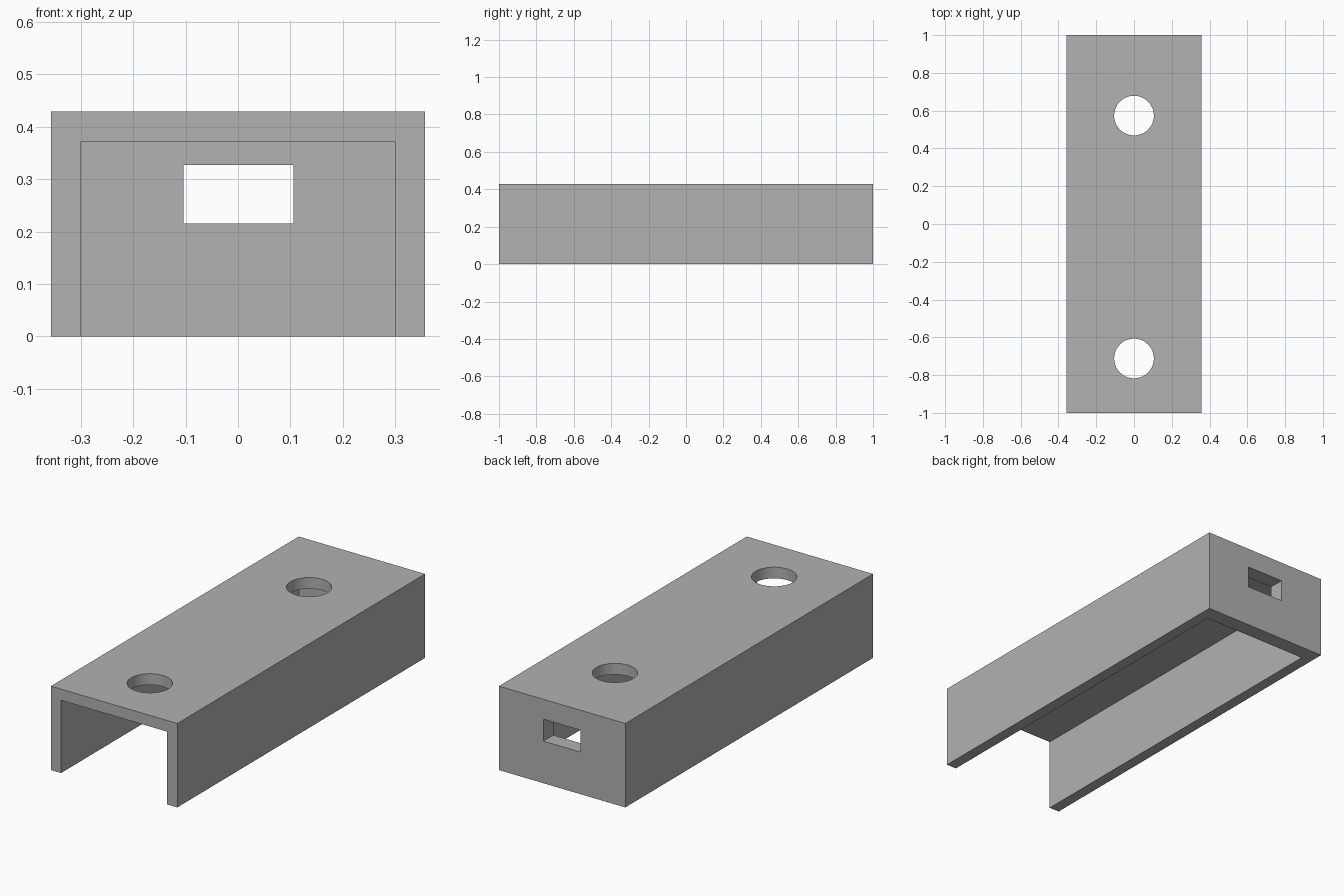
import bpy
import math

if "Cube" in bpy.data.objects:
    bpy.data.objects.remove(bpy.data.objects["Cube"], do_unlink=True)

WIDTH, LENGTH, HEIGHT = 0.714, 2.0, 0.429
WALL, BACK_WALL = 0.057, 0.08
HOLE_RADIUS = 0.105

grey = bpy.data.materials.new("mid grey")
grey.use_nodes = True
colour = (0.445, 0.445, 0.445, 1)
grey.diffuse_color = colour
grey.node_tree.nodes["Principled BSDF"].inputs["Base Color"].default_value = colour


def box(name, low, high):
    """Axis-aligned box between two corners."""
    bpy.ops.mesh.primitive_cube_add(
        size=1, location=[(a + b) / 2 for a, b in zip(low, high)])
    obj = bpy.context.object
    obj.name = name
    obj.scale = [b - a for a, b in zip(low, high)]
    bpy.ops.object.transform_apply(location=True, rotation=True, scale=True)
    obj.data.materials.append(grey)
    return obj


def cut(target, cutter):
    """Subtract the cutter from the target and discard it."""
    cutter.hide_render = True
    bpy.context.view_layer.objects.active = target
    mod = target.modifiers.new("cut", "BOOLEAN")
    mod.operation = "DIFFERENCE"
    mod.solver = "EXACT"
    mod.object = cutter
    bpy.ops.object.modifier_apply(modifier=mod.name)
    bpy.data.objects.remove(cutter, do_unlink=True)


# Outer shell of the cover
half_w, half_l = WIDTH / 2, LENGTH / 2
cover = box("channel_cover", (-half_w, -half_l, 0), (half_w, half_l, HEIGHT))

# Channel, open at the front and below
inner = half_w - WALL
cut(cover, box("channel_cutter", (-inner, -half_l - 0.1, -0.1),
               (inner, half_l - BACK_WALL, HEIGHT - WALL)))

# Slot through the back wall
cut(cover, box("slot_cutter", (-0.104, half_l - 0.2, 0.215),
               (0.106, half_l + 0.1, 0.327)))

# Round holes through the top
for y in (-0.712, 0.574):
    bpy.ops.mesh.primitive_cylinder_add(
        vertices=64, radius=HOLE_RADIUS, depth=0.2, location=(0, y, HEIGHT))
    hole = bpy.context.object
    hole.name = "hole_cutter"
    hole.data.materials.append(grey)
    cut(cover, hole)

# Smooth hole walls, sharp box edges
bpy.ops.object.select_all(action="DESELECT")
cover.select_set(True)
bpy.context.view_layer.objects.active = cover
bpy.ops.object.shade_smooth_by_angle(angle=math.radians(30))
